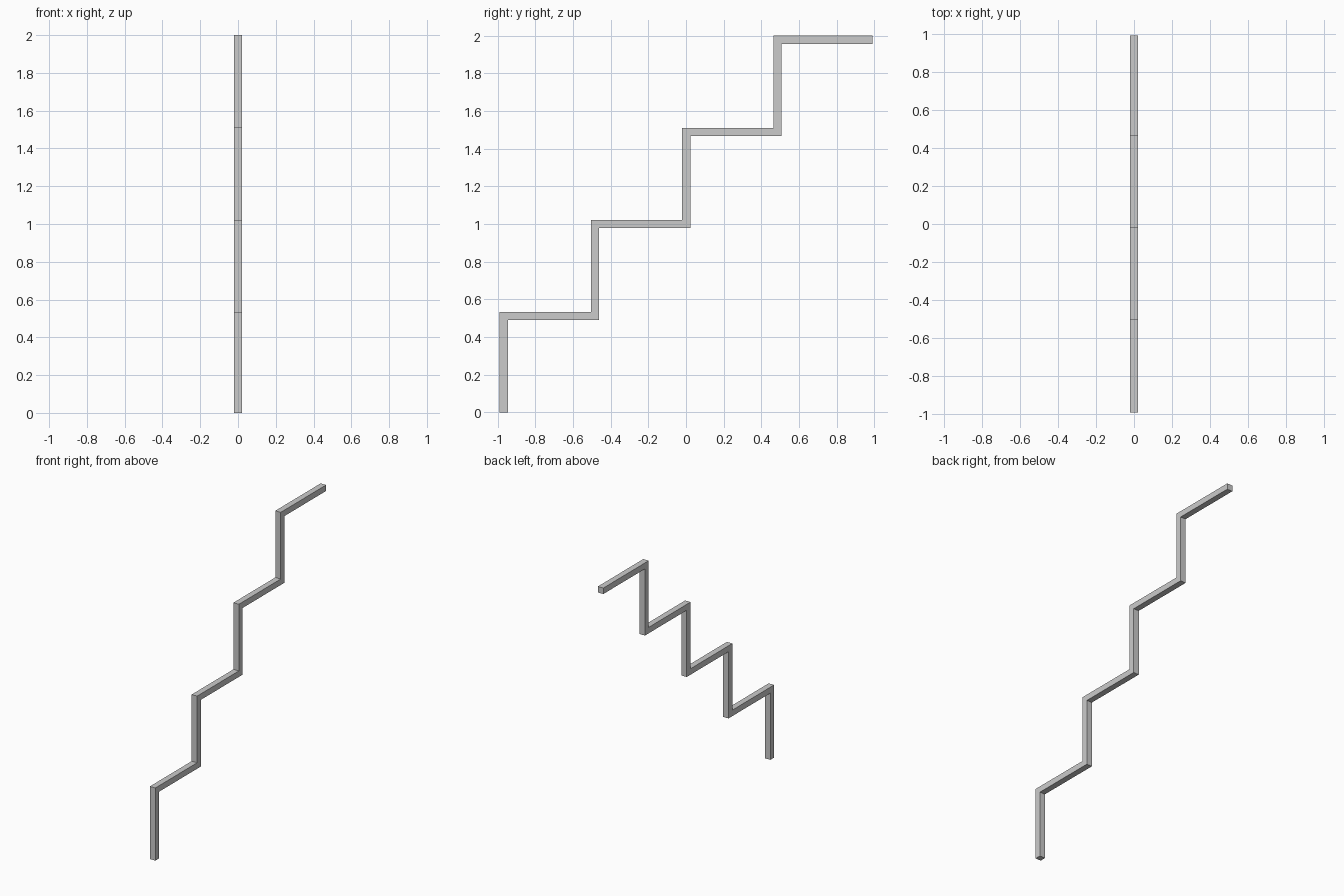
import bpy
import bmesh

if "Cube" in bpy.data.objects:
    bpy.data.objects.remove(bpy.data.objects["Cube"])

T = 0.044            # bar thickness
RUN, RISE = 0.4845, 0.489
Y0, Y_END = -0.99, 0.99
STEPS = 4
first_top = 2.0 - RISE * (STEPS - 1)

# Side outline of the zigzag bar: upper edge going up, lower edge coming back
upper = [(Y0, 0.0)]
lower = [(Y0 + T, 0.0)]
for i in range(STEPS):
    top = first_top + RISE * i
    y, y_next = Y0 + RUN * i, Y0 + RUN * (i + 1)
    last = i == STEPS - 1
    upper += [(y, top), (Y_END if last else y_next, top)]
    lower += [(y + T, top - T), (Y_END if last else y_next + T, top - T)]
outline = upper + lower[::-1]

# Extrude the outline across x
bm = bmesh.new()
face = bm.faces.new([bm.verts.new((-T / 2, y, z)) for y, z in outline])
extruded = bmesh.ops.extrude_face_region(bm, geom=[face], use_keep_orig=True)
moved = [g for g in extruded["geom"] if isinstance(g, bmesh.types.BMVert)]
bmesh.ops.translate(bm, verts=moved, vec=(T, 0, 0))
bmesh.ops.recalc_face_normals(bm, faces=bm.faces)

mesh = bpy.data.meshes.new("stair_stringer")
bm.to_mesh(mesh)
bm.free()
bpy.context.collection.objects.link(bpy.data.objects.new("stair_stringer", mesh))
